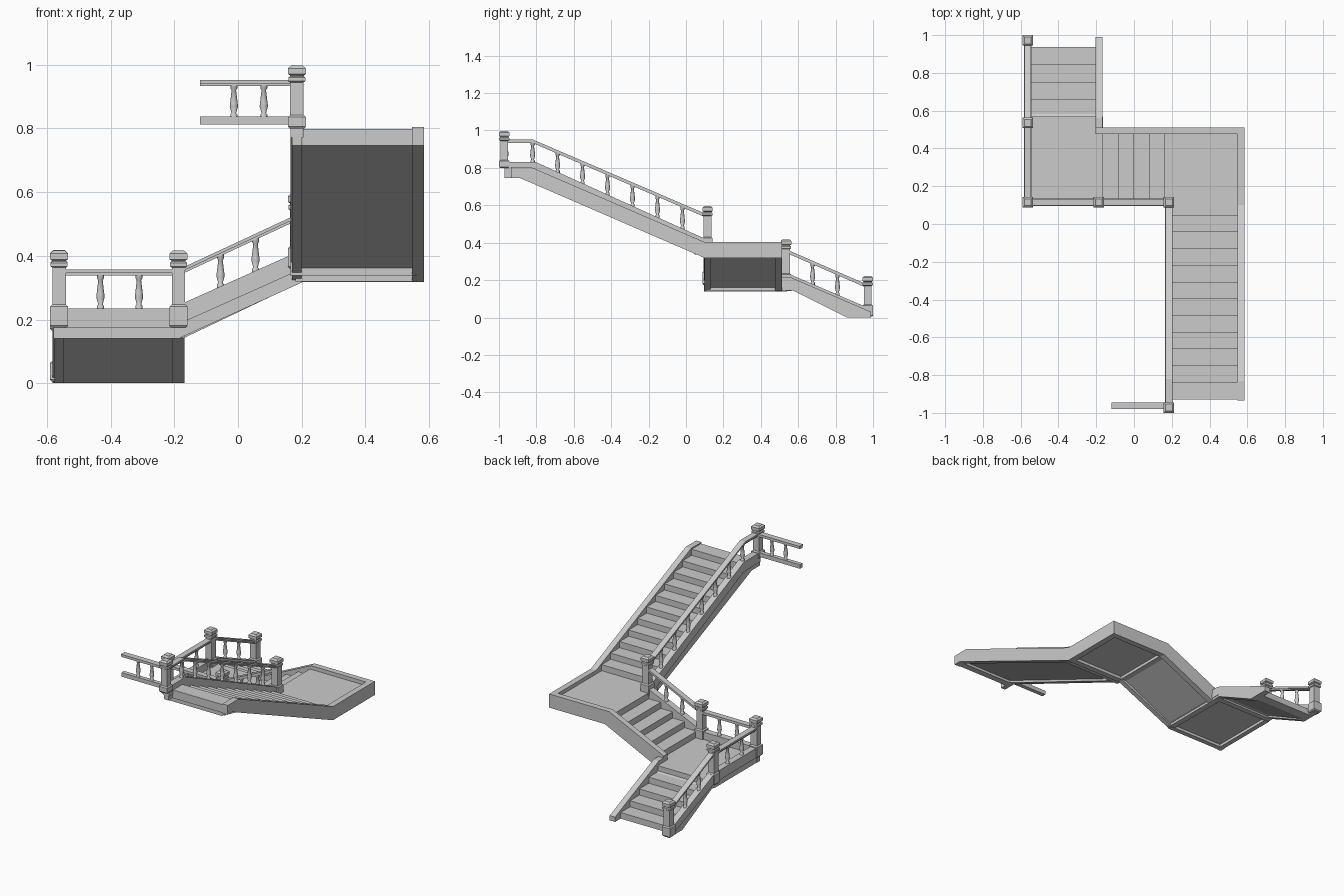
import bpy, bmesh, math

cube = bpy.data.objects.get("Cube")
if cube:
    bpy.data.objects.remove(cube, do_unlink=True)

stone = bpy.data.materials.new("pale_grey")
stone.use_nodes = True
GREY = (0.6, 0.6, 0.6, 1)
stone.diffuse_color = GREY
stone.node_tree.nodes["Principled BSDF"].inputs["Base Color"].default_value = GREY


def finish(name, bm):
    bmesh.ops.recalc_face_normals(bm, faces=bm.faces)
    mesh = bpy.data.meshes.new(name)
    bm.to_mesh(mesh)
    bm.free()
    mesh.materials.append(stone)
    obj = bpy.data.objects.new(name, mesh)
    bpy.context.collection.objects.link(obj)
    return obj


def slab(name, axis, lo, hi, profile):
    """Extrude a (run, z) profile sideways; the run lies along axis."""
    bm = bmesh.new()

    def at(s, side, z):
        return (s, side, z) if axis == "x" else (side, s, z)
    face = bm.faces.new([bm.verts.new(at(s, lo, z)) for s, z in profile])
    new = bmesh.ops.extrude_face_region(bm, geom=[face])["geom"]
    move = at(0, hi - lo, 0)
    bmesh.ops.translate(bm, vec=move, verts=[v for v in new if isinstance(v, bmesh.types.BMVert)])
    return finish(name, bm)


def box(name, x0, x1, y0, y1, z0, z1):
    return slab(name, "x", y0, y1, [(x0, z0), (x1, z0), (x1, z1), (x0, z1)])


def band(name, axis, mid, width, path, depth):
    """Strip of constant vertical depth hanging under a path."""
    low = [(s, max(0, z - depth)) for s, z in reversed(path)]
    return slab(name, axis, mid - width / 2, mid + width / 2, path + low)


def turned(name, x, y, rings, sides):
    """Stack of rings (half width, z), capped at both ends."""
    bm = bmesh.new()
    grow = 1 / math.cos(math.pi / sides)
    loops = []
    for r, z in rings:
        angles = [(k + 0.5) * math.tau / sides for k in range(sides)]
        loops.append([bm.verts.new((x + r * grow * math.cos(a), y + r * grow * math.sin(a), z))
                      for a in angles])
    for a, b in zip(loops, loops[1:]):
        for k in range(sides):
            j = (k + 1) % sides
            bm.faces.new((a[k], a[j], b[j], b[k]))
    bm.faces.new(loops[0])
    bm.faces.new(loops[-1])
    return finish(name, bm)


def height(path, s):
    for (a, za), (b, zb) in zip(path, path[1:]):
        if min(a, b) <= s <= max(a, b):
            return za + (zb - za) * (s - a) / (b - a)
    return path[-1][1]


def balusters(name, axis, mid, low, high, spots):
    for s in spots:
        z0, z1 = height(low, s) - 0.008, height(high, s) - 0.012
        x, y = (s, mid) if axis == "x" else (mid, s)
        shape = [(.011, 0), (.011, .13), (.007, .17), (.013, .36), (.012, .45),
                 (.007, .82), (.011, .87), (.011, 1)]
        obj = turned(name + "_baluster", x, y, [(r, z0 + t * (z1 - z0)) for r, t in shape], 10)
        for p in obj.data.polygons:
            p.use_smooth = abs(p.normal.z) < 0.7


def handrail(name, axis, mid, path):
    band(name + "_handrail_top", axis, mid, 0.036, path, 0.011)
    band(name + "_handrail_base", axis, mid, 0.024, [(s, z - .010) for s, z in path], 0.009)


def railing(name, axis, mid, curb, under, rail, spots):
    """Stringer with a wider curb, handrail and balusters."""
    slab(name + "_stringer", axis, mid - .015, mid + .015, curb + under)
    band(name + "_curb", axis, mid, 0.04, curb, 0.06)
    handrail(name, axis, mid, rail)
    balusters(name, axis, mid, curb, rail, spots)


def steps(name, axis, lo, hi, start, run, count, z0, end, soffit):
    RISE = 0.038
    pts = [(start, z0)]
    for i in range(count):
        s = start + run * i
        pts += [(s, z0 + RISE * (i + 1))]
        pts += [(s + run if i < count - 1 else end, z0 + RISE * (i + 1))]
    slab(name, axis, lo, hi, pts + soffit)


def post(x, y, z0, z1, top):
    rings = [(.023, z0), (.028, z0 + .006), (.028, z1 - .006), (.021, z1),
             (.021, top - .053), (.027, top - .049), (.027, top - .038), (.022, top - .034),
             (.022, top - .031), (.028, top - .027), (.028, top - .009), (.018, top)]
    turned("newel_post", x, y, rings, 4)


# Treads and soffits of the three flights
steps("lower_steps", "y", -.55, -.2, .936, -.0925, 5, 0, .54, [(.54, .158), (.57, .158), (.875, 0)])
steps("middle_steps", "x", .11, .48, -.167, .082, 5, .19, .2, [(.2, .335), (-.17, .158)])
steps("upper_steps", "y", .19, .55, .048, -.0885, 11, .38, -.928,
      [(-.928, .762), (-.89, .762), (.1, .338), (.1, .38)])

# Landings with frame beams underneath
box("lower_landing", -.56, -.165, .11, .57, .157, .19)
box("upper_landing", .165, .56, .045, .5, .338, .38)
box("lower_landing_back_beam", -.55, -.18, .53, .565, .142, .185)
box("lower_landing_side_beam", -.205, -.168, .11, .5, .142, .185)
box("upper_landing_side_beam", .167, .204, .11, .5, .32, .375)
box("upper_landing_front_beam", .18, .56, .09, .125, .32, .375)
box("top_floor_beam", .19, .56, -.93, -.89, .747, .797)

# Plain outer stringers
slab("lower_outer_stringer", "y", -.205, -.168,
     [(.99, 0), (.99, .03), (.56, .215), (.476, .215), (.476, .14), (.57, .145), (.86, 0)])
slab("middle_outer_stringer", "x", .476, .512,
     [(-.205, .14), (-.205, .228), (.17, .403), (.584, .403), (.584, .318), (.2, .318), (-.17, .142)])
slab("upper_outer_stringer", "y", .547, .584,
     [(.512, .318), (.512, .403), (.1, .403), (-.83, .805), (-.935, .805),
      (-.935, .747), (-.89, .747), (.1, .318)])

# Balustrades along the inner side
railing("lower_flight", "y", -.562, [(.99, .045), (.535, .24)],
        [(.535, .142), (.57, .145), (.86, 0), (.99, 0)], [(.972, .175), (.535, .365)], [.677, .81])
railing("landing_side", "y", -.562, [(.54, .235), (.097, .235)],
        [(.097, .14), (.54, .14)], [(.535, .357), (.115, .357)], [.255, .395])
railing("landing_front", "x", .115, [(-.58, .235), (-.18, .235)],
        [(-.18, .14), (-.58, .14)], [(-.562, .357), (-.187, .357)], [-.432, -.311])
railing("middle_flight", "x", .115, [(-.187, .245), (.2, .418)],
        [(.2, .316), (-.187, .14)], [(-.187, .357), (.185, .53)], [-.055, .055])
railing("upper_flight", "y", .185, [(.115, .415), (-.805, .832), (-.97, .832)],
        [(-.97, .747), (-.89, .747), (.115, .318)],
        [(.115, .55), (-.82, .952), (-.972, .952)],
        [-.82 + .1335 * i for i in range(7)])

# Short level balustrade on the top floor
TOP, RAIL = [(-.12, .837), (.17, .837)], [(-.12, .953), (.17, .953)]
band("top_floor_curb", "x", -.962, .026, TOP, .025)
handrail("top_floor", "x", -.962, RAIL)
balusters("top_floor", "x", -.962, TOP, RAIL, [-.013, .081])

# Newel posts
for p in [(-.562, .972, .005, .07, .222), (-.562, .535, .165, .235, .418),
          (-.562, .115, .175, .247, .416), (-.187, .115, .175, .247, .416),
          (.185, .115, .36, .43, .596), (.185, -.972, .8, .842, .998)]:
    post(*p)
